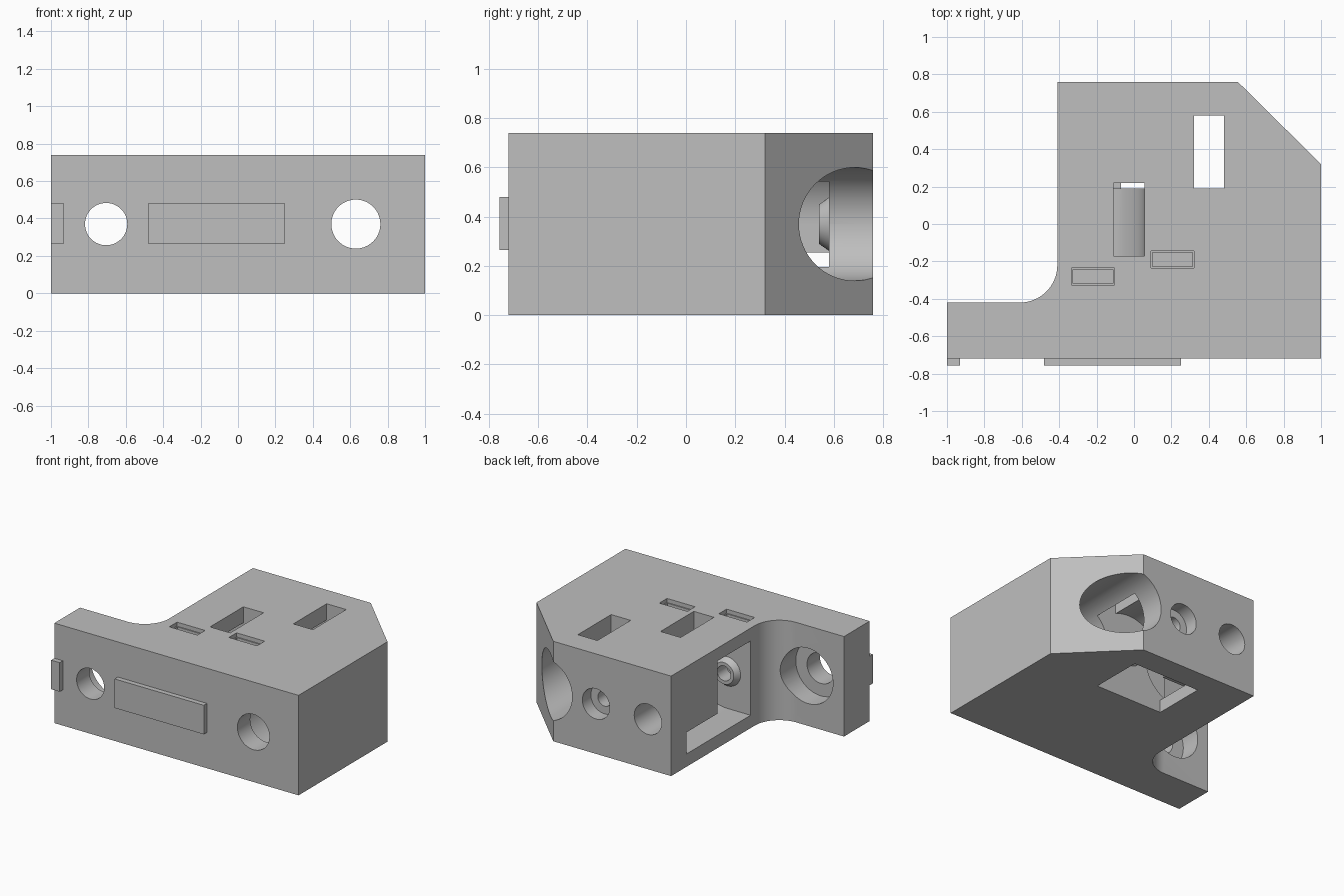
import bpy, bmesh, math
from mathutils import Matrix, Vector

cube = bpy.data.objects.get("Cube")
if cube:
    bpy.data.objects.remove(cube, do_unlink=True)

grey = bpy.data.materials.new("plain_grey")
grey.use_nodes = True
colour = (0.52, 0.52, 0.52, 1)
grey.diffuse_color = colour
grey.node_tree.nodes["Principled BSDF"].inputs["Base Color"].default_value = colour

HEIGHT, MID = 0.74, 0.37
FRONT, BACK = -0.72, 0.76


def finish(name, bm):
    bmesh.ops.recalc_face_normals(bm, faces=bm.faces)
    mesh = bpy.data.meshes.new(name)
    bm.to_mesh(mesh)
    bm.free()
    obj = bpy.data.objects.new(name, mesh)
    bpy.context.collection.objects.link(obj)
    mesh.materials.append(grey)
    return obj


def box(name, x, y, z):
    bm = bmesh.new()
    size = Matrix.Diagonal((x[1] - x[0], y[1] - y[0], z[1] - z[0], 1))
    centre = Vector((sum(x) / 2, sum(y) / 2, sum(z) / 2))
    bmesh.ops.create_cube(bm, size=1, matrix=Matrix.Translation(centre) @ size)
    return finish(name, bm)


def rod(name, x, y, r_front, r_back=None):
    """Round bar along y at mid height, optionally tapered."""
    bm = bmesh.new()
    place = Matrix.Translation((x, sum(y) / 2, MID)) @ Matrix.Rotation(-math.pi / 2, 4, "X")
    bmesh.ops.create_cone(bm, cap_ends=True, segments=64, radius1=r_front,
                          radius2=r_back or r_front, depth=y[1] - y[0], matrix=place)
    return finish(name, bm)


def combine(target, tool, operation="DIFFERENCE"):
    mod = target.modifiers.new("combine", "BOOLEAN")
    mod.operation, mod.solver, mod.object = operation, "EXACT", tool
    bpy.context.view_layer.objects.active = target
    bpy.ops.object.modifier_apply(modifier=mod.name)
    bpy.data.objects.remove(tool, do_unlink=True)


# Main block: extruded outline with a filleted inner corner and a chamfer
outline = [(-1, FRONT), (1, FRONT), (1, 0.32), (0.555, BACK), (-0.41, BACK)]
for i in range(17):
    a = -math.pi / 2 * i / 16
    outline.append((-0.61 + 0.2 * math.cos(a), -0.22 + 0.2 * math.sin(a)))
outline.append((-1, -0.42))
bm = bmesh.new()
base = bm.faces.new([bm.verts.new((x, y, 0)) for x, y in outline])
up = bmesh.ops.extrude_face_region(bm, geom=[base])
bmesh.ops.translate(bm, vec=(0, 0, HEIGHT),
                    verts=[v for v in up["geom"] if isinstance(v, bmesh.types.BMVert)])
body = finish("main_block", bm)

# Pulley cavities with their belt openings
R = 0.275
LEFT_X, RIGHT_X = -0.22, 0.205
left_y, right_y = (-0.17, 0.22), (0.19, 0.58)
top = (MID, 1)
for tool in (
    rod("left_cavity", LEFT_X, left_y, R),
    box("left_window", (-0.6, LEFT_X), left_y, (MID - R, MID + R)),
    box("left_belt_slot", (-0.11, LEFT_X + R), left_y, top),
    rod("right_cavity", RIGHT_X, right_y, R),
    box("right_belt_slot", (0.32, RIGHT_X + R), right_y, top),
    box("bottom_opening", (RIGHT_X - R, RIGHT_X + R), right_y, (-0.2, MID)),
    box("belt_channel", (-0.6, RIGHT_X), right_y, (MID - R, 0.255)),
):
    combine(body, tool)

# Tapered washer bosses on both walls of each cavity
for x, (y0, y1) in ((LEFT_X, left_y), (RIGHT_X, right_y)):
    combine(body, rod("front_boss", x, (y0 - 0.01, y0 + 0.04), 0.115, 0.08), "UNION")
    combine(body, rod("back_boss", x, (y1 - 0.04, y1 + 0.01), 0.08, 0.115), "UNION")

# Pulley bolts: through hole, head recess and nut slot with a slim lip
for x, nut_y, recess_y in ((LEFT_X, -0.28, 0.34), (RIGHT_X, -0.19, 0.66)):
    combine(body, rod("bolt_hole", x, (nut_y - 0.1, 1), 0.055))
    combine(body, rod("head_recess", x, (recess_y, 1), 0.112))
    for grow, low in ((0, 0.24), (0.008, HEIGHT - 0.03)):
        combine(body, box("nut_slot", (x - 0.107 - grow, x + 0.107 + grow),
                          (nut_y - 0.037 - grow, nut_y + 0.037 + grow), (low, 1)))

# Stepped holes running front to back
for x, r_hole, r_bore in ((-0.705, 0.113, 0.205), (0.63, 0.131, 0.23)):
    combine(body, rod("front_hole", x, (-1, -0.4), r_hole))
    combine(body, rod("back_bore", x, (-0.57, 1), r_bore))

# Raised pads on the front
pads = [box("front_pad", (-0.48, 0.25), (-0.757, FRONT), (0.265, 0.48)),
        box("corner_pad", (-1, -0.93), (-0.757, FRONT), (0.265, 0.48))]

# Smooth the round walls and keep the edges crisp
bpy.ops.object.select_all(action="DESELECT")
body.select_set(True)
bpy.context.view_layer.objects.active = body
bpy.ops.object.shade_smooth_by_angle(angle=math.radians(25))
